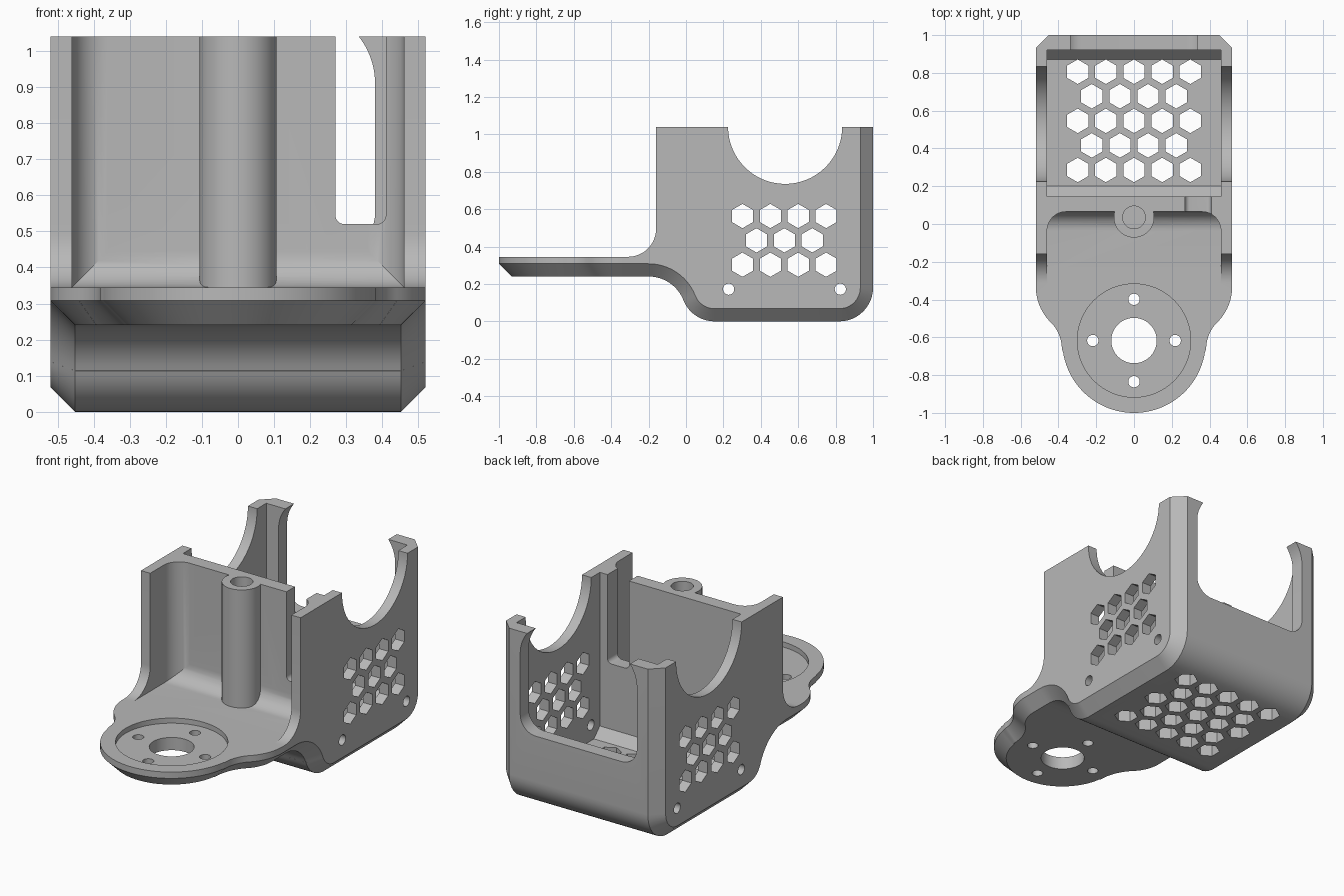
import bpy, bmesh, math
from mathutils import Vector

if "Cube" in bpy.data.objects:
    bpy.data.objects.remove(bpy.data.objects["Cube"])

CH = 0.068          # outer chamfer size
W = 0.52            # half width
TOP = 1.04          # rim height
PLATE_TOP = 0.345


def arc(cx, cy, r, a0, a1, n=12):
    """Points on an arc, angles in degrees, ends included."""
    out = []
    for i in range(n + 1):
        a = math.radians(a0 + (a1 - a0) * i / n)
        out.append((cx + r * math.cos(a), cy + r * math.sin(a)))
    return out


def ring(cx, cy, r, n=64, start=0):
    return arc(cx, cy, r, start, start + 360, n)[:-1]


def mirrored(half):
    """Close a right-hand half outline with its mirror image in x."""
    return half + [(-x, y) for x, y in reversed(half) if abs(x) > 1e-5]


def place(p, axis, d):
    u, v = p
    return {'x': (d, u, v), 'y': (u, d, v), 'z': (u, v, d)}[axis]


def loft(bm, axis, sections):
    """Solid through (distance, outline) sections along an axis."""
    rows = [[bm.verts.new(place(p, axis, d)) for p in pts] for d, pts in sections]
    n = len(rows[0])
    faces = [bm.faces.new(rows[0]), bm.faces.new(rows[-1])]
    for a, b in zip(rows, rows[1:]):
        for i in range(n):
            j = (i + 1) % n
            faces.append(bm.faces.new((a[i], a[j], b[j], b[i])))
    bmesh.ops.recalc_face_normals(bm, faces=faces)


def solid(name, *lofts):
    bm = bmesh.new()
    for axis, sections in lofts:
        loft(bm, axis, sections)
    me = bpy.data.meshes.new(name)
    bm.to_mesh(me)
    bm.free()
    ob = bpy.data.objects.new(name, me)
    bpy.context.collection.objects.link(ob)
    return ob


def prism(axis, a, b, pts):
    return axis, [(a, pts), (b, pts)]


def combine(ob, other, op):
    """Apply a boolean and discard the helper."""
    mod = ob.modifiers.new(op, 'BOOLEAN')
    mod.object, mod.operation, mod.solver = other, op, 'EXACT'
    bpy.ops.object.select_all(action='DESELECT')
    bpy.context.view_layer.objects.active = ob
    ob.select_set(True)
    bpy.ops.object.modifier_apply(modifier=mod.name)
    bpy.data.objects.remove(other, do_unlink=True)


# housing: side profile lofted across x, chamfered along belly and back
def side_profile(d):
    t = 21.63
    return ([(-0.31, 0.24 + d)]
            + arc(-0.2, 0.04, 0.2 + d, 90, t)
            + arc(0.153, 0.18, 0.18 - d, 180 + t, 270)
            + arc(0.82, 0.18, 0.18 - d, 270, 360)
            + [(1.0 - d, TOP), (-0.16, TOP)]
            + arc(-0.31, 0.495, 0.15, 0, -90))


body = solid("motor_mount_housing", ('x', [
    (-W, side_profile(CH)), (-W + CH, side_profile(0)),
    (W - CH, side_profile(0)), (W, side_profile(CH))]))

# inner cavity
combine(body, solid("cavity", prism('x', -0.46, 0.46, [
    (0.145, 1.3), (0.145, 0.135), (0.2, 0.08),
    (0.87, 0.08), (0.92, 0.135), (0.92, 1.3)])), 'DIFFERENCE')

# front recess with rounded corners and rounded foot
recess = solid("recess", prism('z', 0.2, 1.25, mirrored(
    [(0.46, -0.5)] + arc(0.36, -0.035, 0.1, 0, 90))))
foot = solid("recess_foot", prism('x', -0.6, 0.6,
    [(-0.6, 1.2), (-0.6, PLATE_TOP)] + arc(-0.035, 0.445, 0.1, -90, 0) + [(0.065, 1.2)]))
combine(recess, foot, 'INTERSECT')
combine(body, recess, 'DIFFERENCE')

# screw post
combine(body, solid("post", prism('z', 0.3, TOP, ring(0, 0.035, 0.107))), 'UNION')


# front mounting plate, chamfered underneath
def plate_outline(d):
    return mirrored([(W - d, -0.25)]
                    + arc(0.25, -0.33, 0.27 - d, 0, -45)
                    + arc(0.582, -0.662, 0.2 + d, 135, 180)
                    + arc(0, -0.62, 0.38 - d, -9, -90, 24))


combine(body, solid("plate", ('z', [
    (0.24, plate_outline(CH)), (0.24 + CH, plate_outline(0)),
    (PLATE_TOP, plate_outline(0))])), 'UNION')
combine(body, solid("disc_seat", prism('z', 0.315, 0.5, ring(0, -0.617, 0.3))), 'DIFFERENCE')

# plate holes
cuts = [prism('z', 0.1, 0.5, ring(0, -0.617, 0.12))]
for x, y in ((0.218, 0), (-0.218, 0), (0, 0.218), (0, -0.218)):
    cuts.append(prism('z', 0.1, 0.5, ring(x, y - 0.617, 0.03, 32)))

# blind post hole
cuts.append(prism('z', 0.5, 1.2, ring(0, 0.035, 0.06, 48)))

# side scallops, side vents and screw holes, through both walls
cuts.append(prism('x', -0.7, 0.7, ring(0.53, TOP, 0.305, 96)))
for z, y0, n in ((0.563, 0.302, 4), (0.433, 0.377, 3), (0.303, 0.302, 4)):
    for i in range(n):
        cuts.append(prism('x', -0.7, 0.7, ring(y0 + 0.149 * i, z, 0.065, 6, 30)))
for y in (0.228, 0.825):
    cuts.append(prism('x', -0.7, 0.7, ring(y, 0.172, 0.03, 32)))

# floor vents
for row in range(5):
    n = 4 if row % 2 else 5
    for i in range(n):
        cuts.append(prism('z', -0.1, 0.12,
                          ring((i - (n - 1) / 2) * 0.149, 0.286 + 0.13 * row, 0.065, 6, 30)))

# cable slot in the front wall
cuts.append(prism('y', 0.0, 0.2, [(0.27, 1.2)] + arc(0.295, 0.545, 0.025, 180, 270, 6)
                  + arc(0.385, 0.545, 0.025, 270, 360, 6) + [(0.41, 1.2)]))

# back opening with hooked tips
cuts.append(prism('y', 0.85, 1.2, mirrored(
    arc(0.28, 0.55, 0.1, -90, 0) + arc(0.17, 0.91, 0.21, 0, 38.2) + [(0.335, 1.2)])))

combine(body, solid("cutters", *cuts), 'DIFFERENCE')

# colour and shading
mat = bpy.data.materials.new("grey_plastic")
mat.diffuse_color = (0.48, 0.48, 0.48, 1)
mat.use_nodes = True
mat.node_tree.nodes["Principled BSDF"].inputs["Base Color"].default_value = mat.diffuse_color
body.data.materials.clear()
body.data.materials.append(mat)
for p in body.data.polygons:
    p.material_index = 0
bpy.context.view_layer.objects.active = body
body.select_set(True)
bpy.ops.object.shade_smooth_by_angle(angle=math.radians(25))
